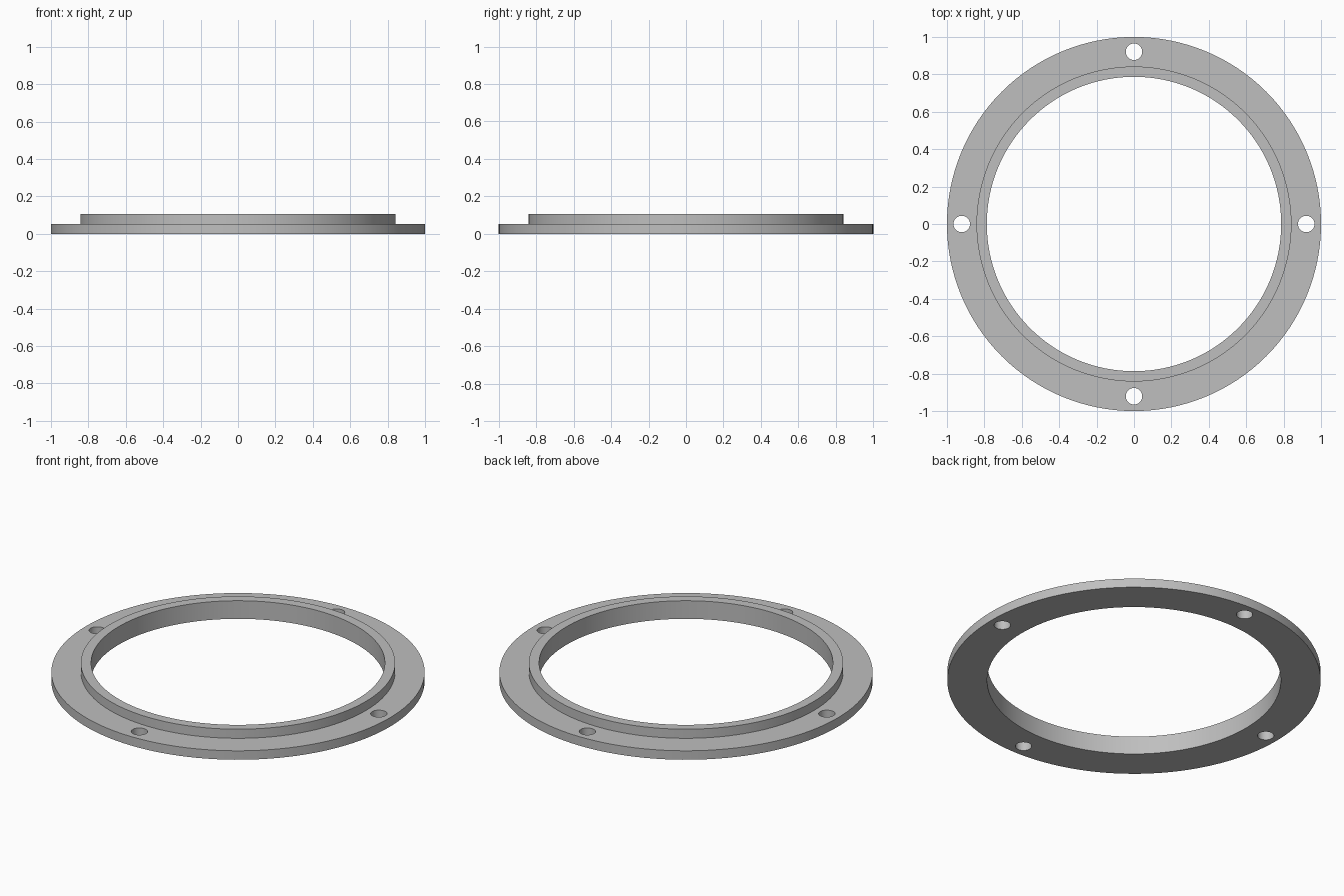
import bpy
import bmesh
from math import cos, sin, pi, radians
from mathutils import Matrix

cube = bpy.data.objects.get("Cube")
if cube:
    bpy.data.objects.remove(cube, do_unlink=True)

SEGMENTS = 128
INNER, COLLAR, OUTER = 0.787, 0.842, 1.0
FLANGE_TOP, COLLAR_TOP = 0.053, 0.107
HOLE_CIRCLE, HOLE_RADIUS, HOLE_COUNT = 0.921, 0.044, 4

grey = bpy.data.materials.new("plain grey")
grey.use_nodes = True
colour = (0.52, 0.52, 0.52, 1)
grey.diffuse_color = colour
grey.node_tree.nodes["Principled BSDF"].inputs["Base Color"].default_value = colour


def make_object(name, bm):
    bmesh.ops.recalc_face_normals(bm, faces=bm.faces)
    mesh = bpy.data.meshes.new(name)
    bm.to_mesh(mesh)
    bm.free()
    mesh.materials.append(grey)
    obj = bpy.data.objects.new(name, mesh)
    bpy.context.collection.objects.link(obj)
    return obj


def revolve(name, profile):
    """Sweep a closed (radius, height) profile around z."""
    bm = bmesh.new()
    rings = []
    for i in range(SEGMENTS):
        a = 2 * pi * i / SEGMENTS
        rings.append([bm.verts.new((r * cos(a), r * sin(a), z)) for r, z in profile])
    for i, ring in enumerate(rings):
        following = rings[(i + 1) % SEGMENTS]
        for j in range(len(profile)):
            k = (j + 1) % len(profile)
            bm.faces.new((ring[j], following[j], following[k], ring[k]))
    return make_object(name, bm)


# Flange with a raised collar, one stepped section
flange = revolve("flanged_ring", [
    (INNER, 0), (OUTER, 0), (OUTER, FLANGE_TOP),
    (COLLAR, FLANGE_TOP), (COLLAR, COLLAR_TOP), (INNER, COLLAR_TOP)])

# Bolt holes
bm = bmesh.new()
for i in range(HOLE_COUNT):
    a = 2 * pi * i / HOLE_COUNT
    place = Matrix.Translation((HOLE_CIRCLE * cos(a), HOLE_CIRCLE * sin(a), FLANGE_TOP / 2))
    bmesh.ops.create_cone(bm, cap_ends=True, segments=32, radius1=HOLE_RADIUS,
                          radius2=HOLE_RADIUS, depth=FLANGE_TOP * 3, matrix=place)
cutter = make_object("bolt_hole_cutter", bm)
cutter.hide_render = True

drill = flange.modifiers.new("bolt holes", "BOOLEAN")
drill.operation = "DIFFERENCE"
drill.solver = "EXACT"
drill.object = cutter

# Bake the holes, then shade the round walls smooth
bpy.ops.object.select_all(action="DESELECT")
flange.select_set(True)
bpy.context.view_layer.objects.active = flange
bpy.ops.object.modifier_apply(modifier=drill.name)
bpy.data.objects.remove(cutter, do_unlink=True)
bpy.ops.object.shade_smooth_by_angle(angle=radians(30))
